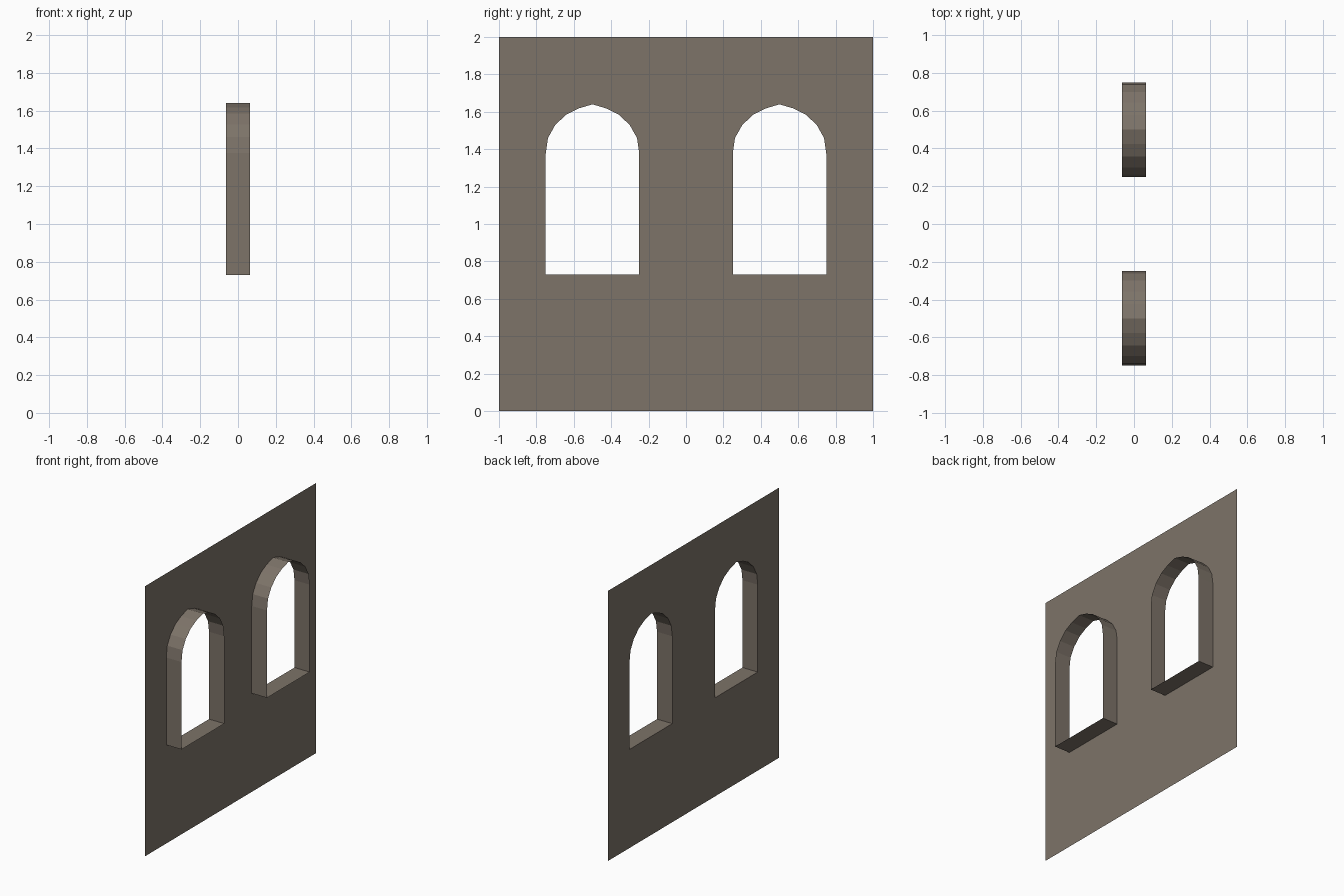
import bpy, bmesh
from mathutils import Vector

if "Cube" in bpy.data.objects:
    bpy.data.objects.remove(bpy.data.objects["Cube"])

stone = bpy.data.materials.new("warm grey brown stone")
stone.diffuse_color = (0.205, 0.172, 0.140, 1.0)
stone.use_nodes = True
stone.node_tree.nodes["Principled BSDF"].inputs["Base Color"].default_value = stone.diffuse_color

X_WALL, X_LIP = -0.0625, 0.0625
SILL = 0.73
# right half of the arched opening: (offset from window centre, height)
HALF = [(0.25, SILL), (0.25, 1.377), (0.238, 1.46), (0.2, 1.528),
        (0.142, 1.584), (0.077, 1.617), (0.0, 1.64)]


def finish(bm, name):
    bmesh.ops.remove_doubles(bm, verts=bm.verts, dist=1e-5)
    mesh = bpy.data.meshes.new(name)
    bm.to_mesh(mesh)
    bm.free()
    mesh.materials.append(stone)
    obj = bpy.data.objects.new(name, mesh)
    bpy.context.collection.objects.link(obj)


def add_face(bm, points, towards):
    # flat face whose normal points along the given direction
    face = bm.faces.new([bm.verts.new(p) for p in points])
    face.normal_update()
    if face.normal.dot(towards) < 0:
        face.normal_flip()


# thin wall sheet: each window bay is two mirrored halves around the opening
bm = bmesh.new()
for cy in (-0.5, 0.5):
    for s in (-1, 1):
        outline = [(0, 0), (0.5, 0), (0.5, 2), (0, 2)] + HALF[::-1] + [(0, SILL)]
        add_face(bm, [(X_WALL, cy + s * y, z) for y, z in outline], Vector((-1, 0, 0)))
bmesh.ops.triangulate(bm, faces=bm.faces[:], ngon_method='EAR_CLIP')
bmesh.ops.remove_doubles(bm, verts=bm.verts, dist=1e-5)
bmesh.ops.dissolve_limit(bm, angle_limit=0.01, verts=bm.verts, edges=[
    e for e in bm.edges if len(e.link_faces) == 2 and len({f.index for f in e.link_faces}) == 0])
finish(bm, "wall")

# window reveals: open arched sleeves standing out from the wall
for name, cy in (("near_window_reveal", -0.5), ("far_window_reveal", 0.5)):
    bm = bmesh.new()
    loop = HALF + [(-y, z) for y, z in HALF[-2::-1]]
    centre = Vector((0, cy, 1.15))
    for (y0, z0), (y1, z1) in zip(loop, loop[1:] + loop[:1]):
        quad = [(X_WALL, cy + y0, z0), (X_LIP, cy + y0, z0),
                (X_LIP, cy + y1, z1), (X_WALL, cy + y1, z1)]
        mid = Vector((0, cy + (y0 + y1) / 2, (z0 + z1) / 2))
        add_face(bm, quad, centre - mid)
    finish(bm, name)
